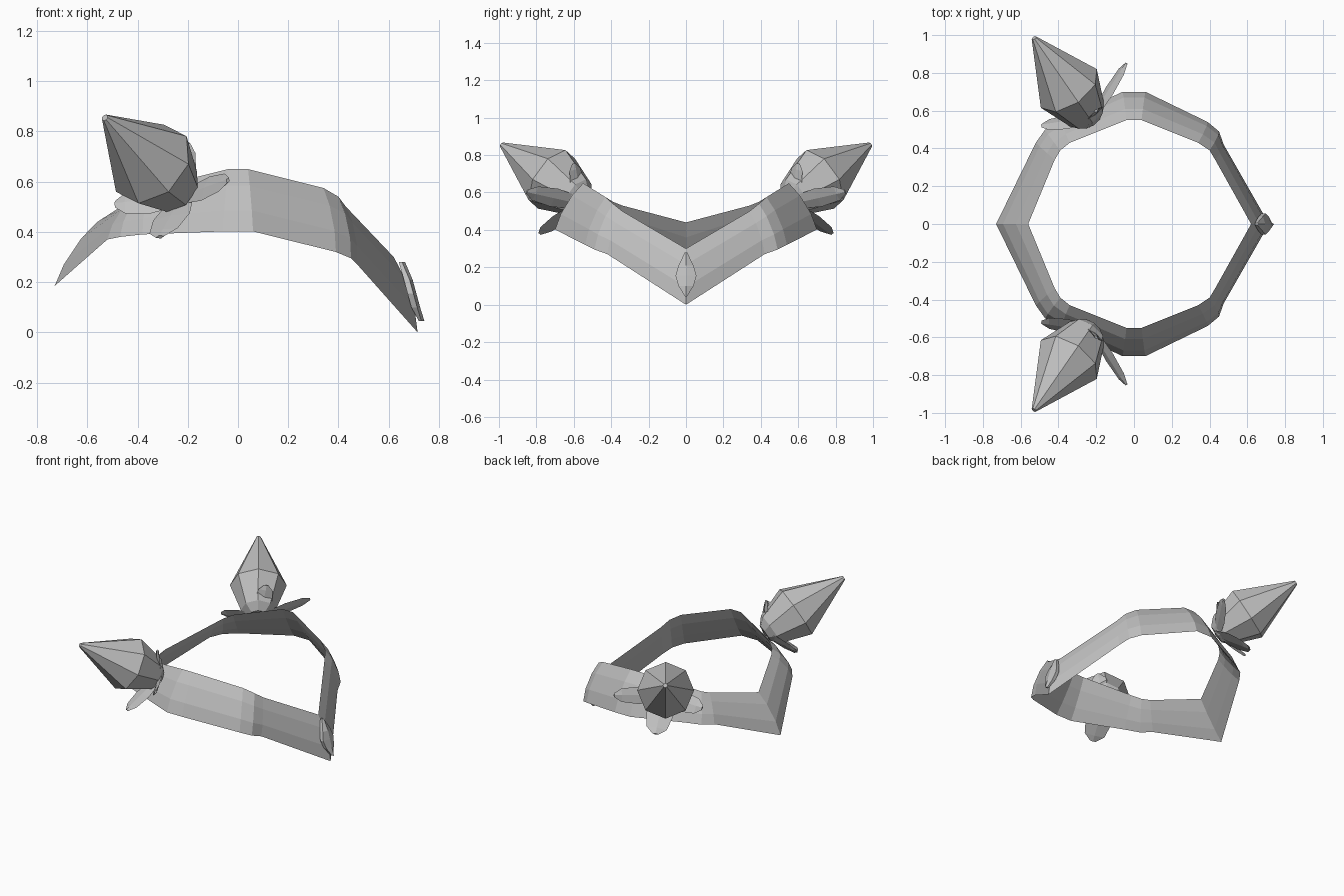
import bpy, bmesh, math
from mathutils import Vector as V

if "Cube" in bpy.data.objects:
    bpy.data.objects.remove(bpy.data.objects["Cube"])

grey = bpy.data.materials.new("plain grey")
grey.diffuse_color = (0.52, 0.52, 0.52, 1)
grey.use_nodes = True
grey.node_tree.nodes["Principled BSDF"].inputs["Base Color"].default_value = grey.diffuse_color


def make(name, verts, faces, mirror=True):
    bm = bmesh.new()
    vs = [bm.verts.new(v) for v in verts]
    for f in faces:
        bm.faces.new([vs[i] for i in f])
    bmesh.ops.recalc_face_normals(bm, faces=bm.faces)
    me = bpy.data.meshes.new(name)
    bm.to_mesh(me)
    bm.free()
    ob = bpy.data.objects.new(name, me)
    bpy.context.collection.objects.link(ob)
    me.materials.append(grey)
    if mirror:
        m = ob.modifiers.new("mirror", 'MIRROR')
        m.use_axis = (False, True, False)
    return ob


def rings(loops, caps=False):
    """Skin a list of equal closed loops."""
    n = len(loops[0])
    verts = [v for l in loops for v in l]
    faces = [(k*n + i, k*n + (i+1) % n, (k+1)*n + (i+1) % n, (k+1)*n + i)
             for k in range(len(loops)-1) for i in range(n)]
    if caps:
        faces += [tuple(range(n)), tuple(range(len(verts)-n, len(verts)))]
    return verts, faces


# circlet band: bottom and top edge along the half ring, y negative side
bottom = [(.715, 0, 0), (.475, -.42, .27), (.45, -.49, .295), (.39, -.54, .32),
          (.06, -.70, .402), (-.06, -.70, .402), (-.38, -.55, .39),
          (-.47, -.50, .38), (-.52, -.43, .37), (-.73, 0, .185)]
top = [(.62, 0, .30), (.43, -.34, .50), (.40, -.39, .54), (.34, -.43, .575),
       (.04, -.55, .65), (-.04, -.55, .65), (-.34, -.43, .575),
       (-.39, -.39, .55), (-.42, -.34, .53), (-.56, 0, .44)]
loops = []
for b, t in zip(bottom, top):
    b, t = V(b), V(t)
    up = (t - b).normalized()
    side = V((b.x, b.y, 0)).normalized()
    out = (side - up * side.dot(up)).normalized()
    p = lambda f, o: b.lerp(t, f) + out * o
    loops.append([p(0, 0), p(.3, .017), p(.7, .017), p(1, 0), p(.7, -.006), p(.3, -.006)])
make("circlet_band", *rings(loops))

# faceted horn-like spikes
base, tip = V((-.25, -.58, .575)), V((-.53, -.985, .855))
axis = (tip - base).normalized()
u = axis.cross(V((0, 0, 1))).normalized()
w = u.cross(axis)
loops = []
for f, r in ((-.08, .06), (0, .11), (.34, .18), (1, .014)):
    c = base.lerp(tip, f)
    loops.append([c + (u*math.cos(a) + w*math.sin(a)) * r
                  for a in [math.tau*i/8 for i in range(8)]])
make("spike", *rings(loops, True))

# four thin leaves around each spike base: root, tip, width
root = V((-.22, -.56, .54))
leaves = [("front_leaf", (-.04, -.85, .605), .085), ("upper_leaf", (-.20, -.60, .755), .09),
          ("lower_leaf", (-.31, -.78, .38), .13), ("back_leaf", (-.49, -.52, .51), .10)]
for name, end, width in leaves:
    end = V(end)
    d = (end - root).normalized()
    s = d.cross(axis).normalized()
    n = s.cross(d)
    loops = []
    for f, h in ((0, .4), (.5, .65), (.85, .5), (1, .15)):
        c = root.lerp(end, f)
        loops.append([c - s*width*h, c + n*.008, c + s*width*h, c - n*.008])
    make(name, *rings(loops, True))

# pointed front gem with a raised centre ridge
loops = []
for xb, xf, z, hw in ((.64, .665, .28, .006), (.66, .695, .21, .04), (.675, .71, .155, .056),
                      (.69, .725, .10, .04), (.72, .742, .045, .006)):
    loops.append([V((xb, -hw, z)), V((xf-.012, -hw, z)), V((xf, 0, z)),
                  V((xf-.012, hw, z)), V((xb, hw, z))])
make("front_gem", *rings(loops, True), mirror=False)
